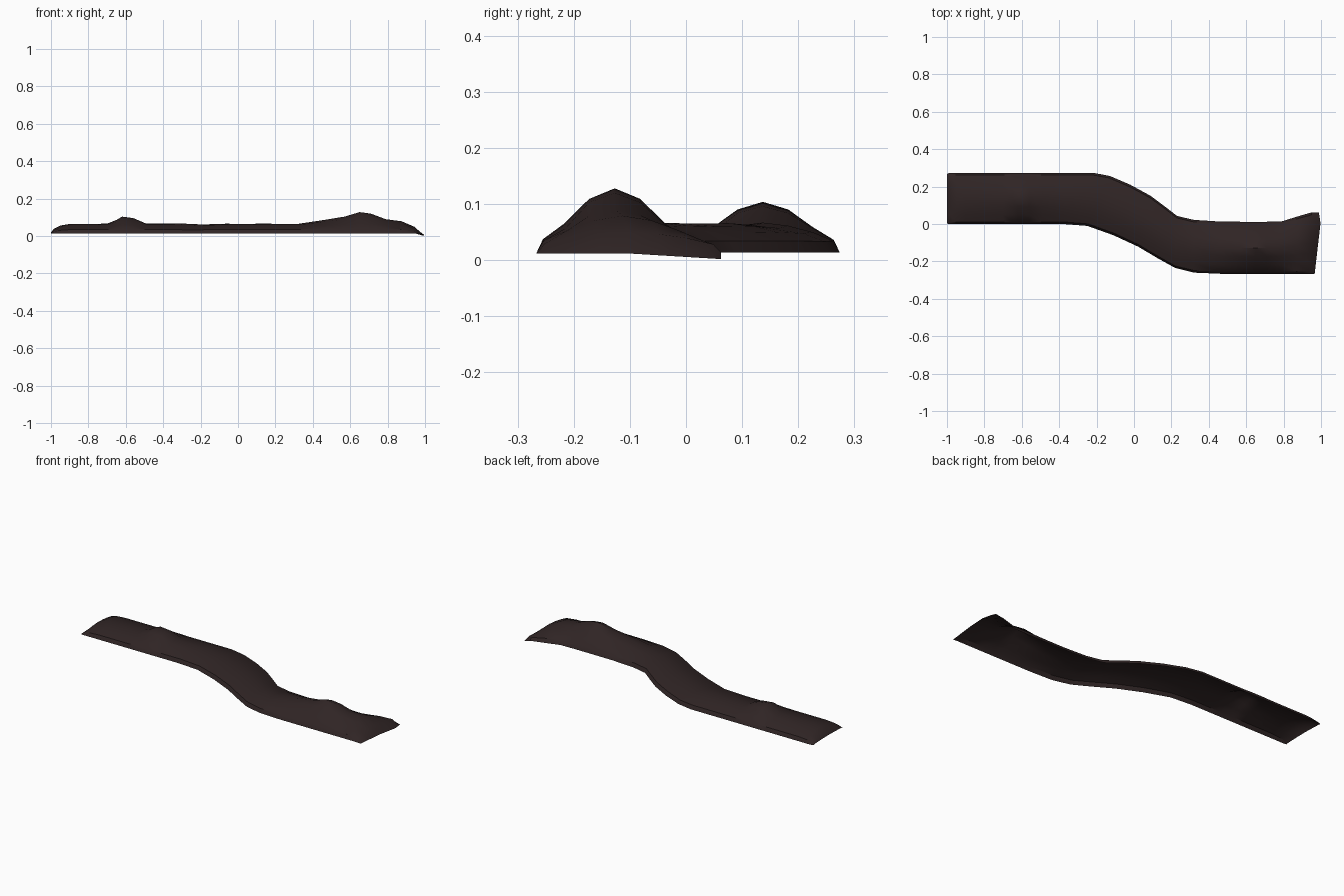
import bpy, bmesh

# Rows along the strip: back edge (x, y), front edge (x, y), crown height
ROWS = [
    (-1.00, .268, -1.00, .002, .020), (-.985, .274, -.985, 0, .038),
    (-.95, .274, -.95, 0, .056), (-.90, .274, -.90, 0, .065),
    (-.70, .274, -.70, 0, .066), (-.65, .274, -.65, 0, .086),
    (-.62, .274, -.62, 0, .104), (-.56, .274, -.56, 0, .096),
    (-.49, .274, -.49, 0, .066), (-.22, .274, -.38, 0, .067),
    (-.13, .257, -.25, -.01, .062), (-.02, .21, -.11, -.06, .066),
    (.09, .15, .02, -.12, .065), (.17, .09, .13, -.185, .067),
    (.23, .043, .22, -.235, .064), (.32, .022, .32, -.26, .065),
    (.46, .013, .46, -.266, .086), (.57, .012, .57, -.266, .104),
    (.65, .012, .65, -.266, .128), (.71, .012, .71, -.266, .120),
    (.79, .014, .79, -.266, .090), (.88, .042, .87, -.266, .079),
    (.95, .062, .935, -.266, .050), (.985, .062, .963, -.266, .010),
]
# Half cross-section: position across, base height share, mound share
HALF = [(0, 0, 0), (.04, .4, .05), (.18, .7, .26), (.335, .9, .78), (.5, 1, 1)]
SECTION = HALF + [(1 - t, f, g) for t, f, g in reversed(HALF[:-1])]

bm = bmesh.new()
grid = []
for i, (ux, uy, lx, ly, h) in enumerate(ROWS):
    last = i == len(ROWS) - 1
    edge = .008 if last else .014
    line = []
    for t, f, g in SECTION:
        x, y = ux + (lx - ux) * t, uy + (ly - uy) * t
        z = edge + (min(h, .065) - edge) * f + max(h - .065, 0) * g
        if last:                       # rounded, drooping far end
            x += .016 * (1 - t) * min(t / .18, 1) + .003
            z = .002 + .010 * min(t * 2, 1)
        line.append(bm.verts.new((x, y, z)))
    grid.append(line)
for a, b in zip(grid, grid[1:]):
    for j in range(len(a) - 1):
        bm.faces.new((a[j], a[j + 1], b[j + 1], b[j]))
bm.normal_update()

mesh = bpy.data.meshes.new("dirt_path")
bm.to_mesh(mesh)
bm.free()
path = bpy.data.objects.new("dirt_path", mesh)
bpy.context.collection.objects.link(path)

# Dark soil colour
soil = bpy.data.materials.new("dark brown soil")
soil.diffuse_color = (.029, .018, .018, 1)
mesh.materials.append(soil)

bpy.context.view_layer.objects.active = path
path.select_set(True)
bpy.ops.object.shade_smooth_by_angle(angle=.6)
